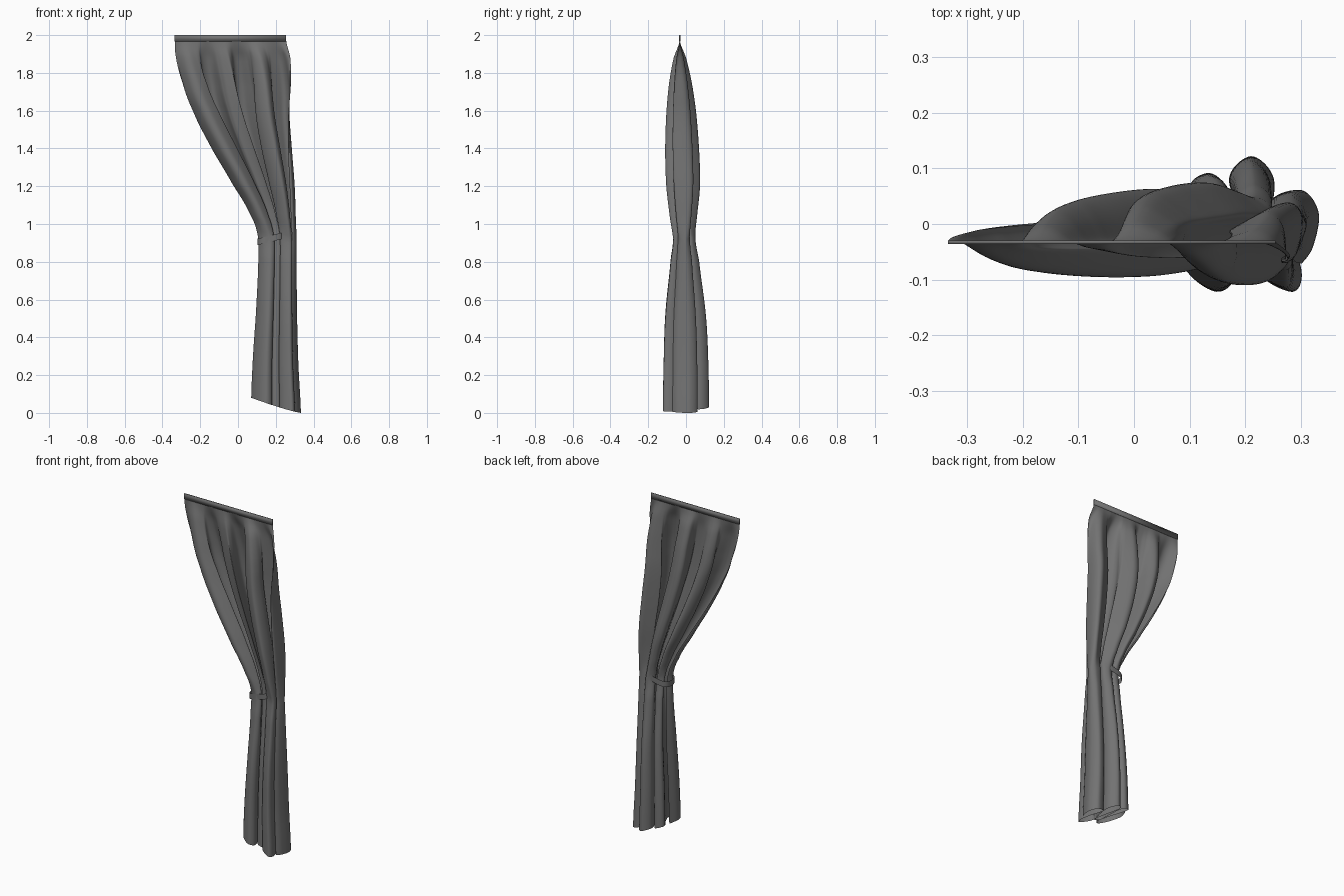
import bpy, bmesh, math

cube = bpy.data.objects.get("Cube")
if cube:
    bpy.data.objects.remove(cube, do_unlink=True)

cloth_mat = bpy.data.materials.new("charcoal grey cloth")
cloth_mat.use_nodes = True
GREY = (0.17, 0.17, 0.17, 1)
cloth_mat.diffuse_color = GREY
cloth_mat.node_tree.nodes["Principled BSDF"].inputs["Base Color"].default_value = GREY


def spline(points, t):
    """Smooth interpolation through evenly spaced tuples, t from 0 to 1."""
    last = len(points) - 1
    s = min(max(t, 0), 1) * last
    i = min(int(s), last - 1)
    f = s - i
    a, b, c, d = (points[min(max(i + k, 0), last)] for k in (-1, 0, 1, 2))
    return [q + f * (r - p + f * (2 * p - 5 * q + 4 * r - s2 + f * (3 * (q - r) + s2 - p))) / 2
            for p, q, r, s2 in zip(a, b, c, d)]


def keyed(rows, z):
    """Lookup by height: rows are (height, values...), top first."""
    last = len(rows) - 1
    for i in range(last):
        if z >= rows[i + 1][0] or i == last - 1:
            f = (rows[i][0] - z) / (rows[i][0] - rows[i + 1][0])
            return spline(rows, (i + f) / last)[1:]


def grid_object(name, rows_of_points):
    """Smooth sheet of quads through a grid of points."""
    bm = bmesh.new()
    net = [[bm.verts.new(p) for p in row] for row in rows_of_points]
    for upper, lower in zip(net, net[1:]):
        for i in range(len(upper) - 1):
            bm.faces.new((upper[i], lower[i], lower[i + 1], upper[i + 1]))
    bmesh.ops.remove_doubles(bm, verts=bm.verts, dist=0.00001)
    mesh = bpy.data.meshes.new(name)
    bm.to_mesh(mesh)
    bm.free()
    obj = bpy.data.objects.new(name, mesh)
    bpy.context.collection.objects.link(obj)
    mesh.materials.append(cloth_mat)
    mesh.shade_smooth()
    return obj


# Plan of the gathered folds at the hem, in hundredths
FOLDS = [(9, 3), (7, -3), (10, -9), (15, -12), (18, -9), (15, -2), (10, 6), (13, 9),
         (16, 7), (17, 0), (18, -7), (22, -7), (20, 0), (17, 8), (21, 12), (25, 8),
         (24, 0), (22, -8), (28, -12), (30, -9), (28, -2), (25, 4), (30, 6), (33, 2),
         (32, -4), (30, -7)]

# Height, left edge, right edge, fold depth, fold centre
DRAPE = [(1.97, -.335, .255, 0, -.033), (1.88, -.328, .277, .035, -.03),
         (1.75, -.295, .28, .06, -.025), (1.6, -.24, .272, .074, -.02),
         (1.4, -.143, .285, .08, -.015), (1.2, -.03, .3, .078, -.01),
         (1.03, .065, .306, .064, -.01), (.92, .104, .31, .058, -.009),
         (.8, .108, .31, .075, -.006), (.5, .096, .313, .107, -.002),
         (.25, .08, .32, .118, 0), (0, .07, .333, .122, 0)]

TOP, TIE = 1.97, .92
COLUMNS, ROWS = 220, 90


def curtain_row(z):
    left, right, amplitude, centre = keyed(DRAPE, z)
    loose = min(max((z - TIE) / (TOP - TIE), 0), 1)
    # Pleats run evenly along the heading and overlap towards the tie
    blend = 1 - loose ** 1.2
    steps = [i / COLUMNS for i in range(COLUMNS + 1)]
    plan = [spline(FOLDS, u) for u in steps]
    across = [u + ((p[0] - 7) / 26 - u) * blend for u, p in zip(steps, plan)]
    low, high = min(across), max(across)
    pleat = .02 * math.sin(math.pi * loose ** .7)
    row = []
    for u, p, a in zip(steps, plan, across):
        a = (a - low) / (high - low)
        depth = amplitude * p[1] / 12 * (1 - .4 * loose * (1 - u))
        ripple = pleat * math.sin(16 * math.pi * u)
        # The hem rises on the pulled side
        lift = .08 * (1 - a) ** 1.2 * (1 - z / TOP) ** 2
        row.append((left + (right - left) * a, centre + depth + ripple, z + lift))
    return row


grid_object("curtain", [curtain_row(TOP * (1 - j / ROWS)) for j in range(ROWS + 1)])

# Flat heading tape
heading = grid_object("heading_tape", [[(x, -.033, z) for x in (-.335, .255)]
                                       for z in (2, 1.967)])
solid = heading.modifiers.new("thickness", 'SOLIDIFY')
solid.thickness = .006
solid.offset = 0


# Sloping tie band around the bunch
def band_point(angle, drop):
    c, s = math.cos(angle), math.sin(angle)
    x = math.copysign(abs(c) ** .7, c)
    y = math.copysign(abs(s) ** .7, s)
    return (.175 + .073 * x, -.009 + .058 * y, .94 + .018 * x - drop)


SIDES = 64
grid_object("tie_band", [[band_point(math.tau * i / SIDES, drop) for i in range(SIDES + 1)]
                         for drop in (0, .034)])
